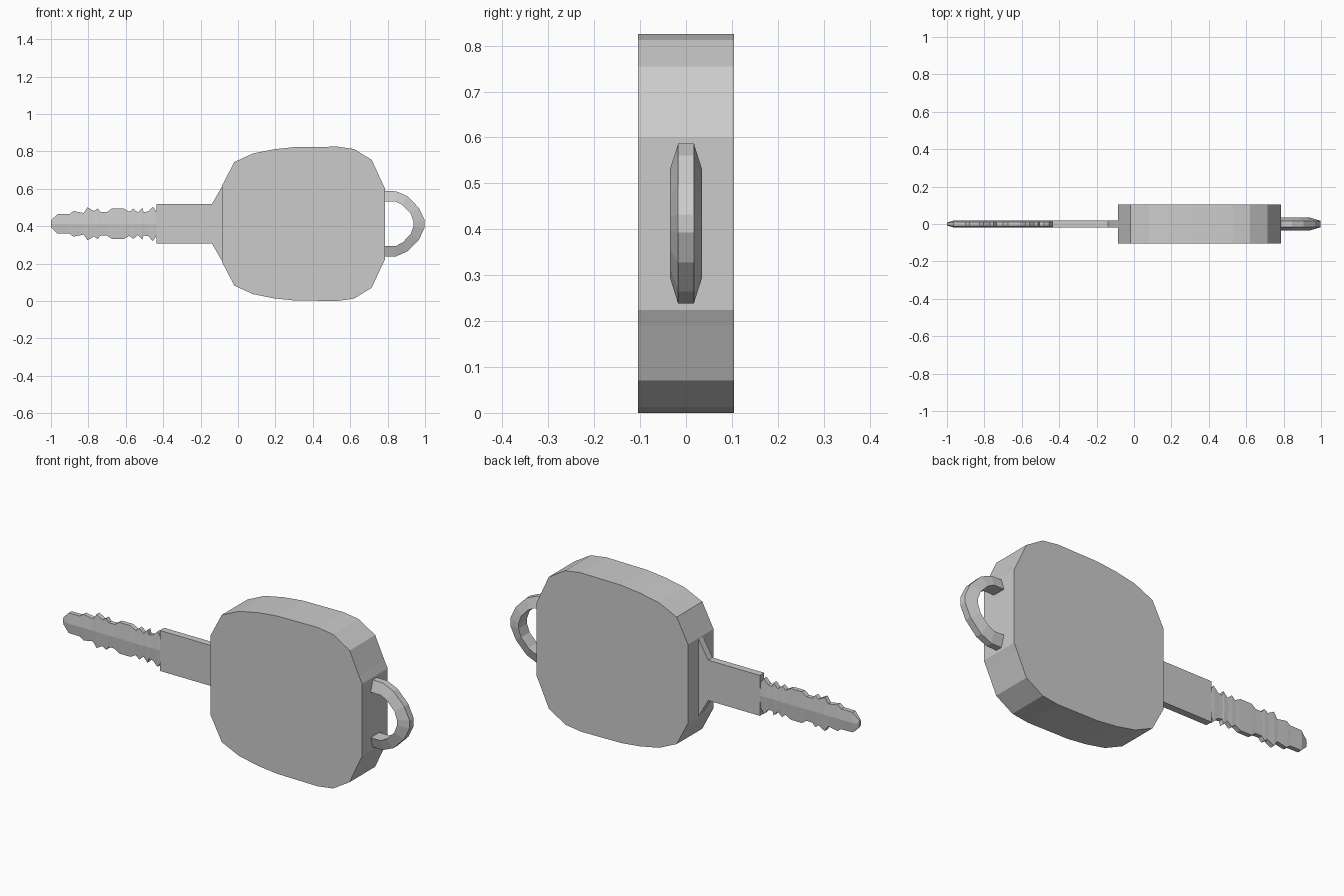
import bpy, bmesh

if "Cube" in bpy.data.objects:
    bpy.data.objects.remove(bpy.data.objects["Cube"])

MID = 0.4125  # height of the symmetry line


def finish(name, bm):
    bmesh.ops.recalc_face_normals(bm, faces=bm.faces)
    mesh = bpy.data.meshes.new(name)
    bm.to_mesh(mesh)
    bm.free()
    obj = bpy.data.objects.new(name, mesh)
    bpy.context.collection.objects.link(obj)
    return obj


def loft(name, rings):
    """Skin closed cross-sections and cap both ends."""
    bm = bmesh.new()
    rows = [[bm.verts.new(p) for p in ring] for ring in rings]
    n = len(rows[0])
    for a, b in zip(rows, rows[1:]):
        for i in range(n):
            j = (i + 1) % n
            bm.faces.new((a[i], a[j], b[j], b[i]))
    bm.faces.new(rows[0])
    bm.faces.new(rows[-1])
    return finish(name, bm)


def mirrored(half):
    """Close an outline given as (x, height above the symmetry line)."""
    return half + [(x, -h) for x, h in reversed(half)]


def slab(name, half, t):
    outline = mirrored(half)
    return loft(name, [[(x, y, MID + h) for x, h in outline] for y in (-t, t)])


# Thick rounded key head
slab("key_head", [(-0.085, 0.205), (-0.02, 0.33), (0.08, 0.376), (0.19, 0.398),
                  (0.3, 0.41), (0.53, 0.4125), (0.62, 0.4), (0.715, 0.342),
                  (0.77, 0.222), (0.787, 0.188)], 0.105)

# Thin tapering neck and plain shank
slab("key_shank", [(-0.437, 0.105), (-0.14, 0.105), (-0.085, 0.2), (-0.07, 0.2)], 0.018)

# Toothed blade: six-sided sections, (x, half height)
teeth = [(-1.0, 0.018), (-0.965, 0.052), (-0.9, 0.053), (-0.88, 0.068),
         (-0.825, 0.058), (-0.805, 0.088), (-0.77, 0.068), (-0.75, 0.082),
         (-0.735, 0.063), (-0.7, 0.063), (-0.675, 0.081), (-0.61, 0.081),
         (-0.58, 0.064), (-0.56, 0.081), (-0.535, 0.06), (-0.512, 0.085),
         (-0.505, 0.062), (-0.48, 0.066), (-0.455, 0.092), (-0.437, 0.066),
         (-0.42, 0.066)]
sections = []
for x, h in teeth:
    c = 0.008 if x < -0.99 else 0.018
    e = c * 0.65
    sections.append([(x, -c, MID), (x, -e, MID + h), (x, e, MID + h),
                     (x, c, MID), (x, e, MID - h), (x, -e, MID - h)])
loft("key_blade", sections)

# Half-loop for a key ring: narrow outer band, wide inner band
outer = mirrored([(0.765, 0.175), (0.845, 0.174), (0.905, 0.148), (0.967, 0.085), (0.998, 0.02)])
inner = mirrored([(0.765, 0.118), (0.845, 0.118), (0.88, 0.1), (0.923, 0.055), (0.938, 0.014)])
loft("ring_loop", [[(ox, -0.017, MID + oh), (ox, 0.017, MID + oh),
                    (ix, 0.035, MID + ih), (ix, -0.035, MID + ih)]
                   for (ox, oh), (ix, ih) in zip(outer, inner)])
